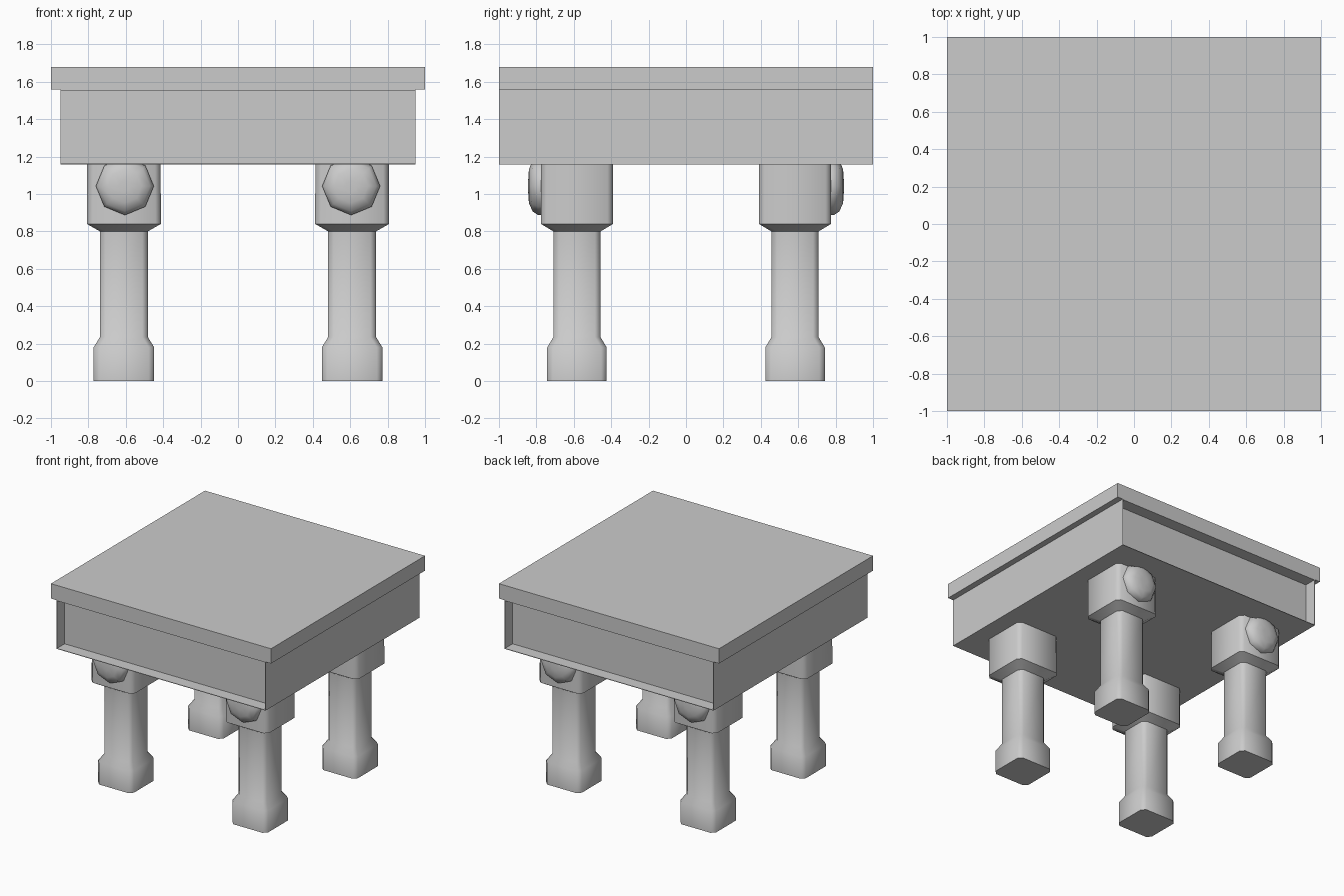
import bpy, bmesh, math

if "Cube" in bpy.data.objects:
    bpy.data.objects.remove(bpy.data.objects["Cube"])


def finish(name, bm, angle):
    bmesh.ops.recalc_face_normals(bm, faces=bm.faces)
    mesh = bpy.data.meshes.new(name)
    bm.to_mesh(mesh)
    bm.free()
    ob = bpy.data.objects.new(name, mesh)
    bpy.context.collection.objects.link(ob)
    bpy.ops.object.select_all(action='DESELECT')
    ob.select_set(True)
    bpy.context.view_layer.objects.active = ob
    bpy.ops.object.shade_smooth_by_angle(angle=math.radians(angle))
    return ob


def box(name, hx, hy, z0, z1, recess=0):
    """Box whose front and back faces may be sunk behind a thin rim."""
    bm = bmesh.new()
    bmesh.ops.create_cube(bm, size=1)
    for v in bm.verts:
        v.co = (v.co.x * 2 * hx, v.co.y * 2 * hy, z0 + (v.co.z + 0.5) * (z1 - z0))
    if recess:
        bm.normal_update()
        ends = [f for f in bm.faces if abs(f.normal.y) > 0.9]
        bmesh.ops.inset_individual(bm, faces=ends, thickness=0.006, depth=0)
        for f in ends:
            ext = bmesh.ops.extrude_discrete_faces(bm, faces=[f])["faces"][0]
            s = 1 if ext.calc_center_median().y > 0 else -1
            for v in ext.verts:
                v.co.y -= s * recess
    return finish(name, bm, 30)


def loft(name, rings, angle):
    """Skin a stack of equal-length point rings and cap both ends."""
    bm = bmesh.new()
    loops = [[bm.verts.new(p) for p in ring] for ring in rings]
    n = len(loops[0])
    for a, b in zip(loops, loops[1:]):
        for i in range(n):
            j = (i + 1) % n
            bm.faces.new((a[i], a[j], b[j], b[i]))
    bm.faces.new(loops[0])
    bm.faces.new(loops[-1])
    return finish(name, bm, angle)


def square_ring(cx, cy, hx, hy, z, c=0.03):
    """Rectangle with chamfered corners."""
    pts = [(hx, -hy + c), (hx, hy - c), (hx - c, hy), (-hx + c, hy),
           (-hx, hy - c), (-hx, -hy + c), (-hx + c, -hy), (hx - c, -hy)]
    return [(cx + x, cy + y, z) for x, y in pts]


# Table top and apron with sunk front and back panels
box("table_top", 1.0, 1.0, 1.558, 1.68)
box("apron", 0.95, 1.0, 1.158, 1.558, recess=0.1)

# Leg profile: half width, half depth, height
LEG = [(0.162, 0.159, 0.0), (0.162, 0.159, 0.18), (0.128, 0.126, 0.235),
       (0.128, 0.126, 0.80), (0.198, 0.193, 0.84), (0.196, 0.193, 1.16)]
# Round boss profile: radius, distance from the centre plane
BOSS = [(0.155, 0.765), (0.155, 0.79), (0.135, 0.82), (0.09, 0.84), (0.03, 0.844)]

for sy, row in ((-1, "front"), (1, "back")):
    for sx, side in ((-1, "left"), (1, "right")):
        # Leg with foot, shaft and head block
        loft(f"{row}_{side}_leg",
             [square_ring(sx * 0.61, sy * 0.583, hx, hy, z) for hx, hy, z in LEG], 50)
        # Eight-sided domed boss on the head block
        rings = []
        for r, d in BOSS:
            rings.append([(sx * 0.605 + r * math.cos(k * math.pi / 4), sy * d,
                           1.042 + r * math.sin(k * math.pi / 4)) for k in range(8)])
        loft(f"{row}_{side}_boss", rings, 60)
